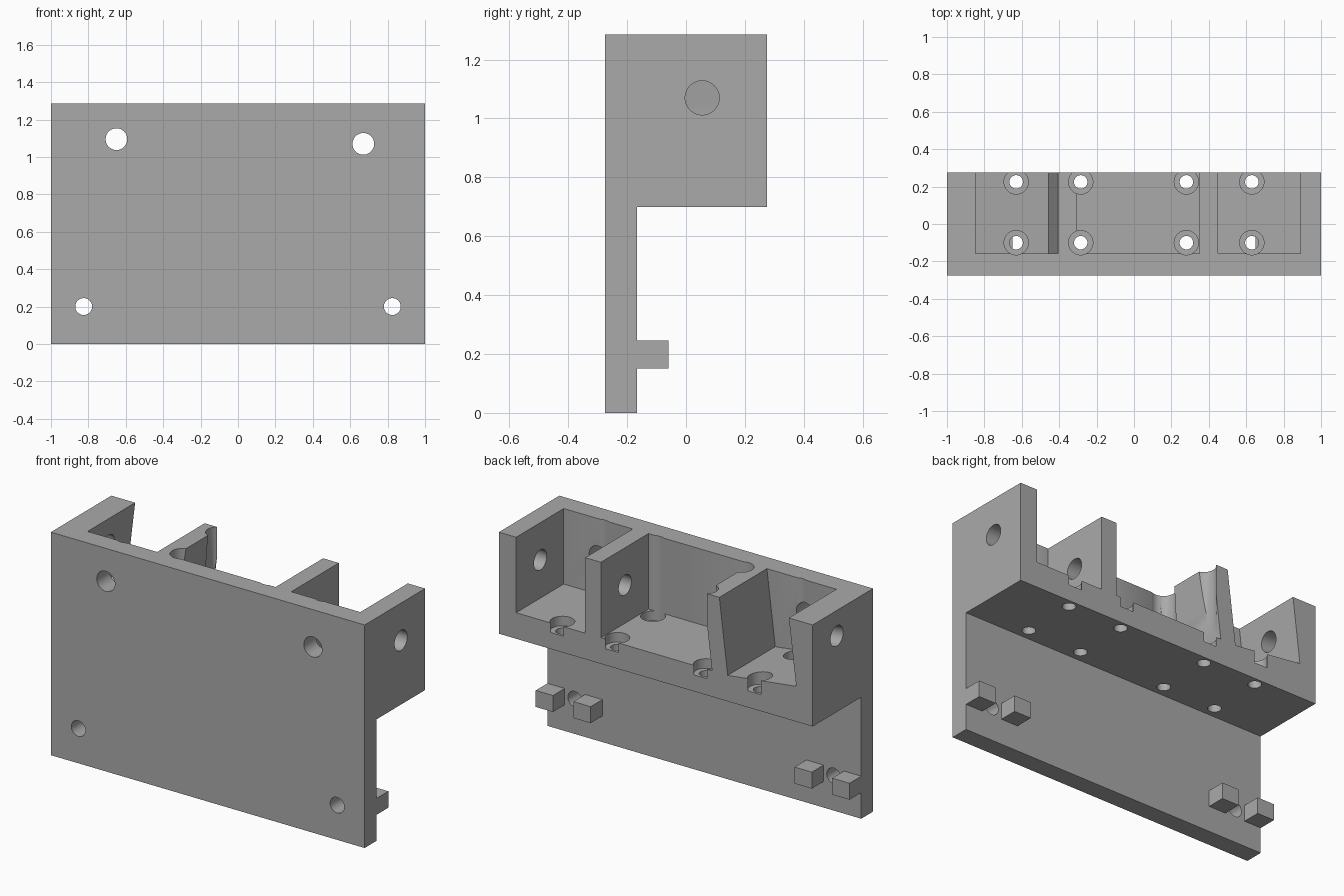
import bpy, bmesh, math
from mathutils import Matrix, Vector

if "Cube" in bpy.data.objects:
    bpy.data.objects.remove(bpy.data.objects["Cube"])

grey = bpy.data.materials.new("plain_grey")
grey.use_nodes = True
colour = (0.4, 0.4, 0.4, 1)
grey.diffuse_color = colour
grey.node_tree.nodes["Principled BSDF"].inputs["Base Color"].default_value = colour

TOP, BACK, FRONT, PLATE_BACK = 1.285, 0.275, -0.275, -0.167
POCKET_FRONT, FLOOR = -0.158, 0.85
TILT = math.radians(7)


def make(name, bm):
    bmesh.ops.recalc_face_normals(bm, faces=bm.faces)
    mesh = bpy.data.meshes.new(name)
    bm.to_mesh(mesh)
    bm.free()
    mesh.materials.append(grey)
    ob = bpy.data.objects.new(name, mesh)
    bpy.context.collection.objects.link(ob)
    return ob


def prism(name, points, sweep):
    """Extrude a closed outline along a vector."""
    bm = bmesh.new()
    face = bm.faces.new([bm.verts.new(p) for p in points])
    ext = bmesh.ops.extrude_face_region(bm, geom=[face])
    bmesh.ops.translate(bm, vec=sweep, verts=[v for v in ext["geom"] if isinstance(v, bmesh.types.BMVert)])
    return make(name, bm)


def rod(name, start, end, radius):
    start, end = Vector(start), Vector(end)
    axis = end - start
    bm = bmesh.new()
    turn = axis.to_track_quat("Z", "Y").to_matrix().to_4x4()
    bmesh.ops.create_cone(bm, cap_ends=True, segments=48, radius1=radius, radius2=radius,
                          depth=axis.length, matrix=Matrix.Translation((start + end) / 2) @ turn)
    return make(name, bm)


def pocket(name, outline):
    """Cutter for a bay open at the top and back."""
    return prism(name, [(x, POCKET_FRONT, z) for x, z in outline], (0, 0.6, 0))


# Mounting plate with the overhanging holder block
side = [(FRONT, 0), (PLATE_BACK, 0), (PLATE_BACK, 0.7), (BACK, 0.7), (BACK, TOP), (FRONT, TOP)]
body = prism("bracket_body", [(-1, y, z) for y, z in side], (2, 0, 0))

cutters = []

# Square bay, leaning middle bay and tilted bay
cutters.append(pocket("right_bay", [(0.45, FLOOR), (0.89, FLOOR), (0.89, 1.5), (0.45, 1.5)]))


def lean(x, z):
    return x + (z - TOP) * math.tan(TILT)


cutters.append(pocket("middle_bay", [(lean(-0.305, FLOOR), FLOOR), (0.35, FLOOR),
                                     (0.35, 1.5), (lean(-0.305, 1.5), 1.5)]))
centre = Vector((-0.65, 0, 1.095))
spin = Matrix.Rotation(TILT, 3, "Y")
corners = [centre + spin @ Vector((x, 0, z)) for x, z in
           [(-0.22, -0.22), (0.22, -0.22), (0.22, 0.4), (-0.22, 0.4)]]
cutters.append(pocket("tilted_bay", [(p.x, p.z) for p in corners]))

# Counterbored floor holes
for x in (-0.63, -0.285, 0.28, 0.63):
    for y in (-0.10, 0.225):
        cutters.append(rod("counterbore", (x, y, 0.795), (x, y, 1.5), 0.065))
        cutters.append(rod("floor_hole", (x, y, 0.6), (x, y, 1.0), 0.036))

# Holes through the front plate
for x, z, r in [(-0.65, 1.095, 0.058), (0.67, 1.07, 0.058), (-0.825, 0.2, 0.045), (0.825, 0.2, 0.045)]:
    cutters.append(rod("plate_hole", (x, -0.4, z), (x, -0.1, z), r))

# Shaft holes through the side walls
cutters.append(rod("shaft_hole", (0.2, 0.055, 1.07), (1.2, 0.055, 1.07), 0.058))
mid = centre + Vector((0, 0.055, 0))
cutters.append(rod("tilted_shaft_hole", mid, mid + spin @ Vector((-0.6, 0, 0)), 0.058))

# Cut everything out of the body
for c in cutters:
    c.hide_render = True
    mod = body.modifiers.new(c.name, "BOOLEAN")
    mod.operation = "DIFFERENCE"
    mod.solver = "EXACT"
    mod.object = c
bpy.context.view_layer.update()
graph = bpy.context.evaluated_depsgraph_get()
result = bpy.data.meshes.new_from_object(body.evaluated_get(graph))
body.modifiers.clear()
body.data = result
for c in cutters:
    bpy.data.objects.remove(c)

# Small pegs on the back of the plate, a pair around each lower hole
for sign, word in ((-1, "right"), (1, "left")):
    for x0, x1, place in ((0.65, 0.76, "inner"), (0.89, 1.0, "outer")):
        a, b = sign * x0, sign * x1
        prism(f"{word}_{place}_peg", [(a, PLATE_BACK, 0.15), (b, PLATE_BACK, 0.15),
                                     (b, PLATE_BACK, 0.245), (a, PLATE_BACK, 0.245)], (0, 0.107, 0))

# Smooth bores, sharp corners
bpy.ops.object.select_all(action="DESELECT")
body.select_set(True)
bpy.context.view_layer.objects.active = body
bpy.ops.object.shade_smooth_by_angle(angle=math.radians(30))
